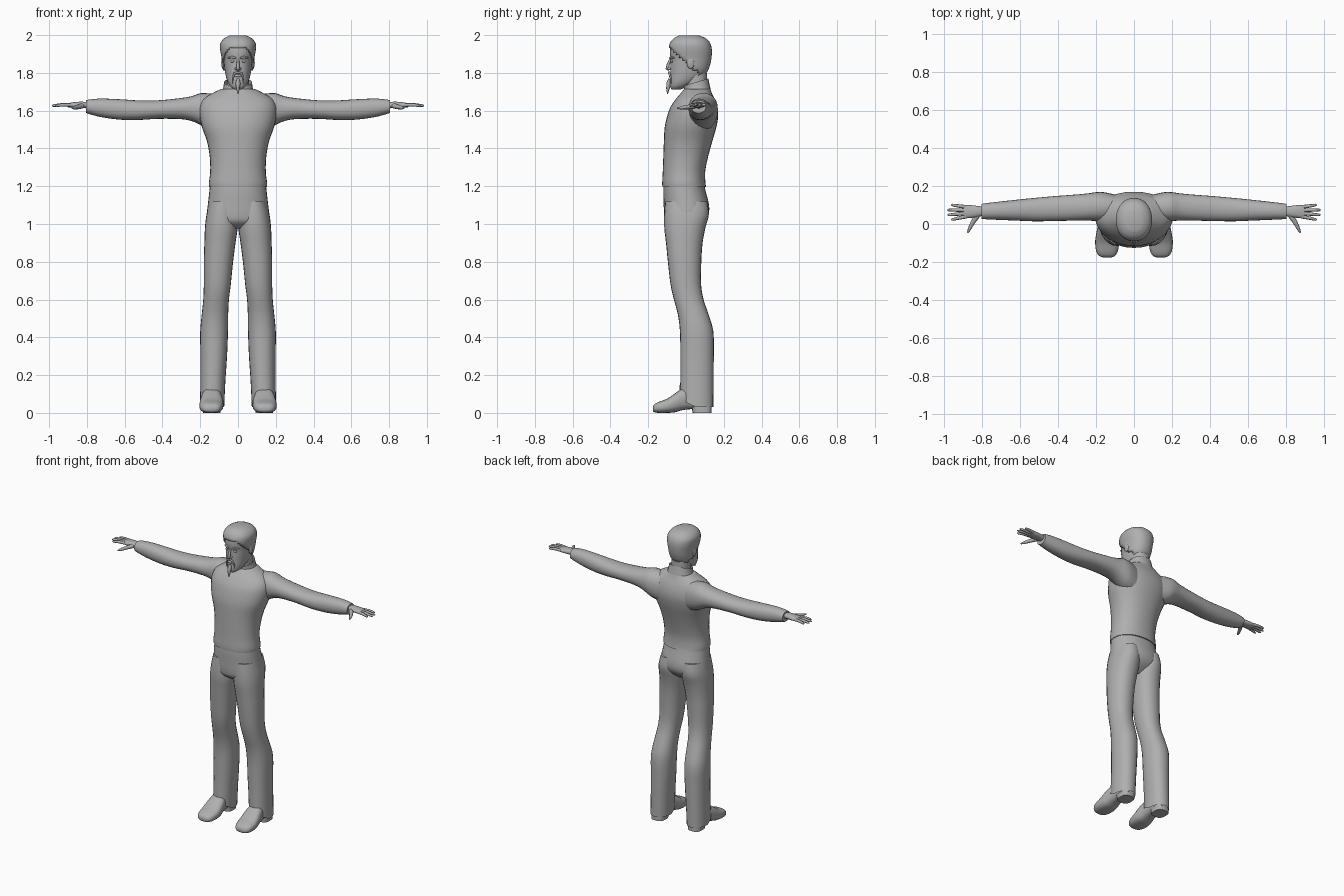
import bpy, bmesh, math
from mathutils import Vector

grey = bpy.data.materials.new("plain grey")
grey.diffuse_color = (0.43, 0.43, 0.43, 1)


def finish(obj, mirror=False, angle=50):
    obj.data.materials.append(grey)
    bpy.ops.object.select_all(action='DESELECT')
    obj.select_set(True)
    bpy.context.view_layer.objects.active = obj
    if mirror:
        obj.modifiers.new("mirror", 'MIRROR')
    bpy.ops.object.shade_smooth_by_angle(angle=math.radians(angle))
    return obj


def smooth_rings(rings, steps):
    """Catmull-Rom interpolation between the given rings."""
    out = []
    for i in range(len(rings) - 1):
        p = [rings[max(0, min(len(rings) - 1, i + k))] for k in (-1, 0, 1, 2)]
        for s in range(steps):
            t = s / steps
            out.append([0.5 * (2 * b + (c - a) * t + (2 * a - 5 * b + 4 * c - d) * t * t
                               + (3 * b - a - 3 * c + d) * t ** 3) for a, b, c, d in zip(*p)])
    return out + [list(rings[-1])]


def loft(name, axis, rings, n=24, power=2.2, steps=3, caps=(True, True),
         mirror=False, shape=None, keep=None):
    """Skin rings (t, a0, a1, b0, b1): position on the axis, bounds on the other two."""
    bm = bmesh.new()
    loops = []
    rings = smooth_rings(rings, steps)
    for r, (t, a0, a1, b0, b1) in enumerate(rings):
        loop = []
        for k in range(n):
            g = 2 * math.pi * k / n
            c, s = math.cos(g), math.sin(g)
            a = (a0 + a1) / 2 + (a1 - a0) / 2 * math.copysign(abs(c) ** (2 / power), c)
            b = (b0 + b1) / 2 + (b1 - b0) / 2 * math.copysign(abs(s) ** (2 / power), s)
            co = {'x': (t, a, b), 'y': (a, t, b), 'z': (a, b, t)}[axis]
            co = Vector(co)
            if shape:
                co = shape(co, r == len(rings) - 1, k)
            loop.append(bm.verts.new(co))
        loops.append(loop)
    for p, q in zip(loops, loops[1:]):
        for k in range(n):
            bm.faces.new((p[k], p[(k + 1) % n], q[(k + 1) % n], q[k]))
    for use, loop in zip(caps, (loops[0], loops[-1])):
        if use:
            bm.faces.new(loop)
    bmesh.ops.recalc_face_normals(bm, faces=bm.faces)
    if keep:
        gone = [f for f in bm.faces if not keep(f.calc_center_median())]
        bmesh.ops.delete(bm, geom=gone, context='FACES')
    me = bpy.data.meshes.new(name)
    bm.to_mesh(me)
    bm.free()
    obj = bpy.data.objects.new(name, me)
    bpy.context.collection.objects.link(obj)
    return finish(obj, mirror)


def tube(name, points, mirror=True):
    """Tapered round strand through (x, y, z, radius) points."""
    cu = bpy.data.curves.new(name, 'CURVE')
    cu.dimensions = '3D'
    cu.bevel_depth = 1.0
    cu.bevel_resolution = 2
    cu.use_fill_caps = True
    sp = cu.splines.new('POLY')
    sp.points.add(len(points) - 1)
    for p, (x, y, z, r) in zip(sp.points, points):
        p.co = (x, y, z, 1)
        p.radius = r
    obj = bpy.data.objects.new(name, cu)
    bpy.context.collection.objects.link(obj)
    bpy.ops.object.select_all(action='DESELECT')
    obj.select_set(True)
    bpy.context.view_layer.objects.active = obj
    bpy.ops.object.convert(target='MESH')
    return finish(bpy.context.object, mirror)


def ball(name, loc, scale, mirror=False):
    bm = bmesh.new()
    bmesh.ops.create_uvsphere(bm, u_segments=14, v_segments=10, radius=1)
    for v in bm.verts:
        v.co = Vector([a * b + c for a, b, c in zip(v.co, scale, loc)])
    me = bpy.data.meshes.new(name)
    bm.to_mesh(me)
    bm.free()
    obj = bpy.data.objects.new(name, me)
    bpy.context.collection.objects.link(obj)
    return finish(obj, mirror)


def sym(z, w, f, b):
    return (z, -w, w, f, b)


# Sweater body with a hem just outside the trousers
loft("sweater_body", 'z', [
    sym(1.195, .153, -.125, .107), sym(1.22, .154, -.126, .103), sym(1.28, .147, -.123, .102),
    sym(1.36, .150, -.120, .118), sym(1.44, .165, -.117, .140), sym(1.51, .190, -.113, .160),
    sym(1.57, .203, -.100, .170), sym(1.62, .203, -.082, .165), sym(1.66, .185, -.055, .152),
    sym(1.69, .140, -.030, .138), sym(1.715, .090, -.010, .128)], n=32)

# Stand-up collar, higher at the back
loft("collar", 'z', [sym(1.69, .088, -.022, .130), sym(1.72, .078, -.012, .124),
                     sym(1.75, .074, -.012, .118)], caps=(False, False),
     shape=lambda co, last, k: co + Vector((0, 0, (co.y - .05) * .3)))
loft("neck", 'z', [sym(1.68, .06, .0, .11), sym(1.80, .058, -.01, .112)], steps=1)

# Sleeves
loft("sleeve", 'x', [
    (.10, .02, .155, 1.49, 1.685), (.16, .012, .168, 1.505, 1.692), (.20, .015, .168, 1.525, 1.692),
    (.24, .018, .162, 1.543, 1.678), (.30, .018, .156, 1.555, 1.667), (.42, .016, .147, 1.557, 1.655),
    (.52, .014, .138, 1.551, 1.654), (.62, .018, .128, 1.552, 1.660), (.72, .022, .117, 1.565, 1.664),
    (.78, .025, .110, 1.580, 1.660), (.805, .027, .106, 1.588, 1.655)], mirror=True)

# Hands
loft("palm", 'x', [(.79, .045, .090, 1.612, 1.645), (.83, .036, .096, 1.613, 1.648),
                   (.87, .031, .100, 1.614, 1.645), (.90, .030, .098, 1.618, 1.640)],
     n=14, mirror=True)
for y0, y1, x1 in ((.039, .024, .965), (.056, .048, .985), (.073, .074, .985), (.090, .100, .965)):
    xm, ym = (.885 + x1) / 2, (y0 + y1) / 2
    tube("finger", [(.885, y0, 1.630, .010), (xm, ym, 1.631, .009),
                    (x1 - .008, y1, 1.627, .007), (x1, y1, 1.626, .003)])
tube("thumb", [(.825, .045, 1.625, .014), (.850, .010, 1.619, .012),
               (.868, -.025, 1.615, .009), (.877, -.046, 1.613, .004)])

# Trousers: hips, then legs with a slit front hem
loft("hips", 'z', [
    sym(1.21, .148, -.118, .096), sym(1.17, .152, -.120, .105), sym(1.10, .160, -.118, .122),
    sym(1.05, .165, -.116, .119), sym(1.01, .155, -.106, .090), sym(.975, .09, -.06, .04)], n=32)


def hem(co, last, k):
    if last:
        front = max(0, -math.sin(2 * math.pi * k / 24))
        co.z = .17 if k == 18 else .03 + .045 * front
    return co


loft("trouser_leg", 'z', [
    (1.12, .015, .150, -.110, .112), (1.05, .004, .167, -.115, .121), (.98, .002, .175, -.115, .103),
    (.90, .013, .178, -.106, .088), (.80, .026, .181, -.096, .081), (.68, .038, .181, -.082, .080),
    (.60, .048, .184, -.064, .093), (.52, .052, .192, -.043, .120), (.43, .053, .200, -.032, .145),
    (.30, .058, .199, -.030, .147), (.18, .066, .199, -.030, .146), (.04, .073, .201, -.034, .145)],
    caps=(True, False), mirror=True, shape=hem)

# Shoes
loft("shoe", 'y', [
    (-.176, .118, .165, .012, .030), (-.168, .100, .184, .004, .045), (-.145, .086, .199, .000, .058),
    (-.10, .078, .205, .000, .075), (-.06, .079, .201, .003, .102), (-.02, .086, .193, .014, .128),
    (.03, .092, .184, .020, .135), (.09, .092, .182, .020, .12), (.135, .105, .168, .022, .09)],
    n=20, power=2.6, mirror=True)
loft("shoe_heel", 'z', [(0, .092, .184, .035, .136), (.035, .092, .184, .03, .136)],
     n=16, power=3, steps=1, mirror=True)

# Head
head = [sym(1.712, .020, -.076, -.030), sym(1.728, .040, -.084, .010), sym(1.755, .056, -.085, .060),
        sym(1.79, .066, -.083, .100), sym(1.83, .072, -.083, .118), sym(1.87, .076, -.083, .126),
        sym(1.91, .083, -.086, .128), sym(1.945, .083, -.080, .120), sym(1.972, .064, -.060, .098),
        sym(1.988, .034, -.030, .060)]
loft("head", 'z', head, n=28)

# Swept-back hair shell, cut along a slanting hairline
hair = loft("hair", 'z', [sym(z + .010, w + .011, f - .006, b + .009) for z, w, f, b in
                          [(r[0], r[2], r[3], r[4]) for r in head[2:]]], n=36,
            keep=lambda c: c.z > 1.925 - (c.y + .08) * .85)
shell = hair.modifiers.new("thickness", 'SOLIDIFY')
shell.thickness = .010
shell.offset = -1

# Face
tube("nose", [(0, -.082, 1.872, .006), (0, -.094, 1.845, .008), (0, -.099, 1.824, .010),
              (0, -.088, 1.816, .008)], mirror=False)
ball("nostril", (.010, -.089, 1.822), (.008, .009, .007), True)
ball("eye", (.029, -.074, 1.862), (.013, .008, .007), True)
tube("eyebrow", [(.012, -.085, 1.878, .005), (.032, -.080, 1.884, .006), (.055, -.063, 1.879, .003)])
ball("lips", (0, -.083, 1.785), (.020, .008, .008))
ball("ear", (.080, .025, 1.853), (.009, .020, .032), True)

# Moustache and goatee
tube("moustache", [(0, -.090, 1.803, .006), (.018, -.088, 1.798, .006),
                   (.028, -.082, 1.775, .005), (.030, -.078, 1.745, .003)])
tube("goatee", [(0, -.086, 1.768, .008), (0, -.091, 1.745, .013), (0, -.096, 1.715, .009),
                (0, -.098, 1.688, .002)], mirror=False)
